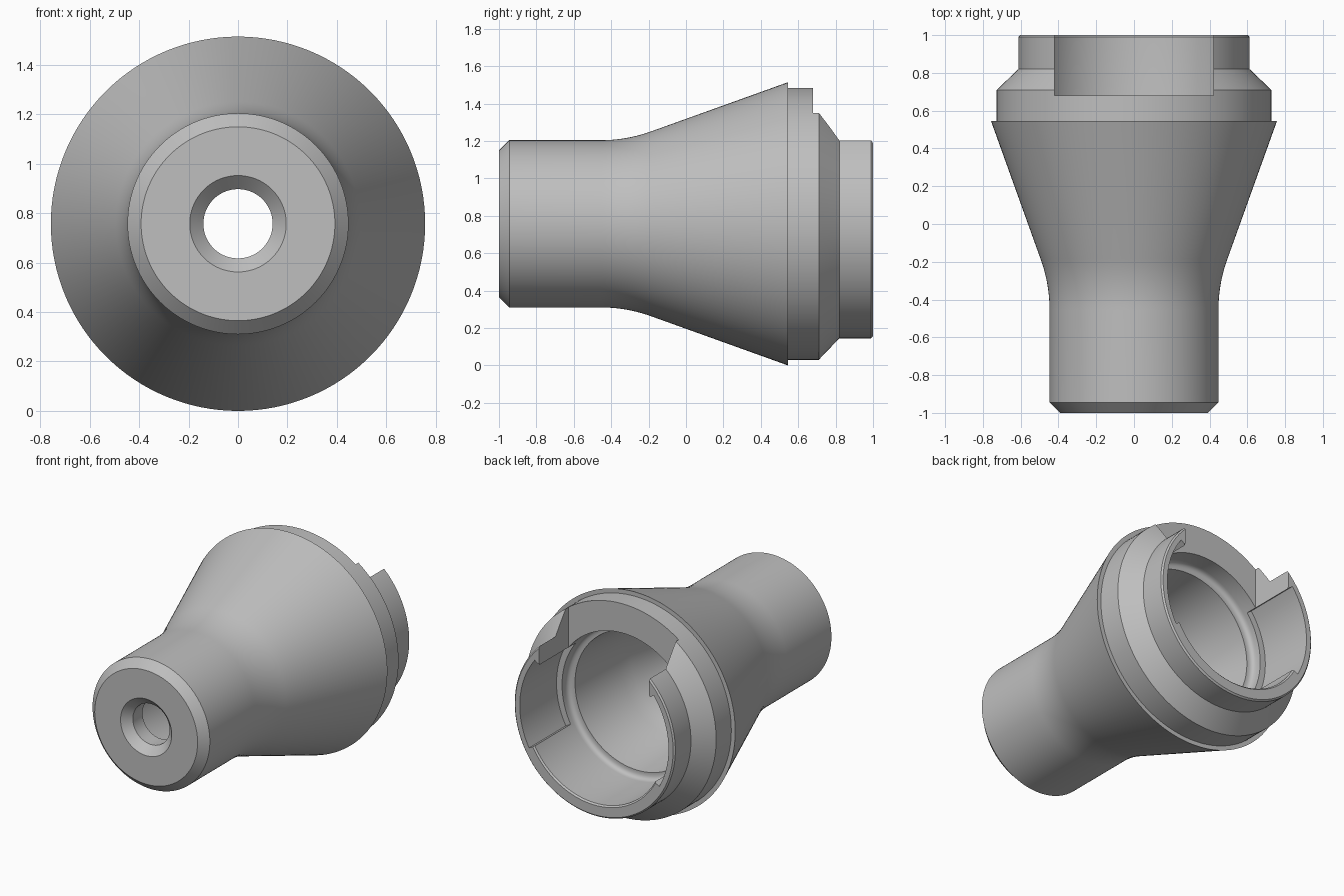
import bpy, bmesh, math
from mathutils import Vector, Matrix

cube = bpy.data.objects.get("Cube")
if cube:
    bpy.data.objects.remove(cube, do_unlink=True)

AXIS_Z = 0.757   # height of the turning axis, which runs along y
SEGMENTS = 128

grey = bpy.data.materials.new("plain grey")
grey.use_nodes = True
grey.diffuse_color = (0.52, 0.52, 0.52, 1)
bsdf = next(n for n in grey.node_tree.nodes if n.type == 'BSDF_PRINCIPLED')
bsdf.inputs["Base Color"].default_value = (0.52, 0.52, 0.52, 1)


def finish(bm, name):
    bmesh.ops.recalc_face_normals(bm, faces=bm.faces)
    mesh = bpy.data.meshes.new(name)
    bm.to_mesh(mesh)
    bm.free()
    mesh.materials.append(grey)
    ob = bpy.data.objects.new(name, mesh)
    bpy.context.collection.objects.link(ob)
    return ob


def lathe(name, profile):
    """Turn a closed (y, radius) profile about the axis."""
    bm = bmesh.new()
    vs = [bm.verts.new((0, y, AXIS_Z + r)) for y, r in profile]
    es = [bm.edges.new((vs[i], vs[(i + 1) % len(vs)])) for i in range(len(vs))]
    bmesh.ops.spin(bm, geom=vs + es, cent=(0, 0, AXIS_Z), axis=(0, 1, 0),
                   angle=2 * math.pi, steps=SEGMENTS, use_duplicate=False)
    bmesh.ops.remove_doubles(bm, verts=bm.verts, dist=1e-4)
    return finish(bm, name)


def prism(name, outline, y0, y1):
    """Extrude an (x, z from axis) outline along y."""
    bm = bmesh.new()
    face = bm.faces.new([bm.verts.new((x, y0, AXIS_Z + z)) for x, z in outline])
    new = bmesh.ops.extrude_face_region(bm, geom=[face])["geom"]
    bmesh.ops.translate(bm, vec=(0, y1 - y0, 0),
                        verts=[v for v in new if isinstance(v, bmesh.types.BMVert)])
    ob = finish(bm, name)
    ob.hide_render = True
    return ob


def bend(a, b, c, n):
    """Smooth curve from a to c, steered by b."""
    a, b, c = Vector(a), Vector(b), Vector(c)
    pts = [a.lerp(b, i / n).lerp(b.lerp(c, i / n), i / n) for i in range(n + 1)]
    return [tuple(p) for p in pts]


# Outer skin from the stem end to the open mouth
outer = [(-1, 0.195), (-1, 0.392), (-0.945, 0.447)]
outer += bend((-0.456, 0.447), (-0.316, 0.447), (-0.184, 0.495), 10)
outer += [(0.545, 0.757), (0.545, 0.727), (0.71, 0.727), (0.82, 0.612),
          (0.99, 0.612), (1, 0.602)]

# Inner skin from the mouth back through the cavity and the small bore
inner = [(1, 0.535), (0.99, 0.525)]
inner += bend((0.57, 0.525), (0.53, 0.525), (0.53, 0.485), 5)
inner += [(0.53, 0.475)]
inner += bend((0.1, 0.43), (-0.25, 0.34), (-0.45, 0.30), 8)
inner += [(-0.8, 0.30), (-0.84, 0.14), (-0.945, 0.14)]

body = lathe("flared_body", outer + inner)

# Open notch in the top of the mouth
cutters = [prism("notch_cutter", [(-0.42, 0), (0.42, 0), (0.42, 1), (-0.42, 1)], 0.68, 1.1)]

# Shallow recess in each side wall of the mouth
angles = [math.radians(-29 + 66 * i / 24) for i in range(25)]
for side in (-1, 1):
    arc = [(side * 0.567 * math.cos(a), 0.567 * math.sin(a)) for a in angles]
    hub = [(side * 0.3 * math.cos(a), 0.3 * math.sin(a)) for a in (angles[-1], angles[0])]
    cutters.append(prism("side_recess_cutter", arc + hub, 0.6, 1.1))

bpy.ops.object.select_all(action='DESELECT')
body.select_set(True)
bpy.context.view_layer.objects.active = body
for cutter in cutters:
    mod = body.modifiers.new("cut", 'BOOLEAN')
    mod.operation = 'DIFFERENCE'
    mod.solver = 'EXACT'
    mod.object = cutter
    bpy.ops.object.modifier_apply(modifier=mod.name)
    bpy.data.objects.remove(cutter, do_unlink=True)

bpy.ops.object.shade_smooth_by_angle(angle=math.radians(25))
